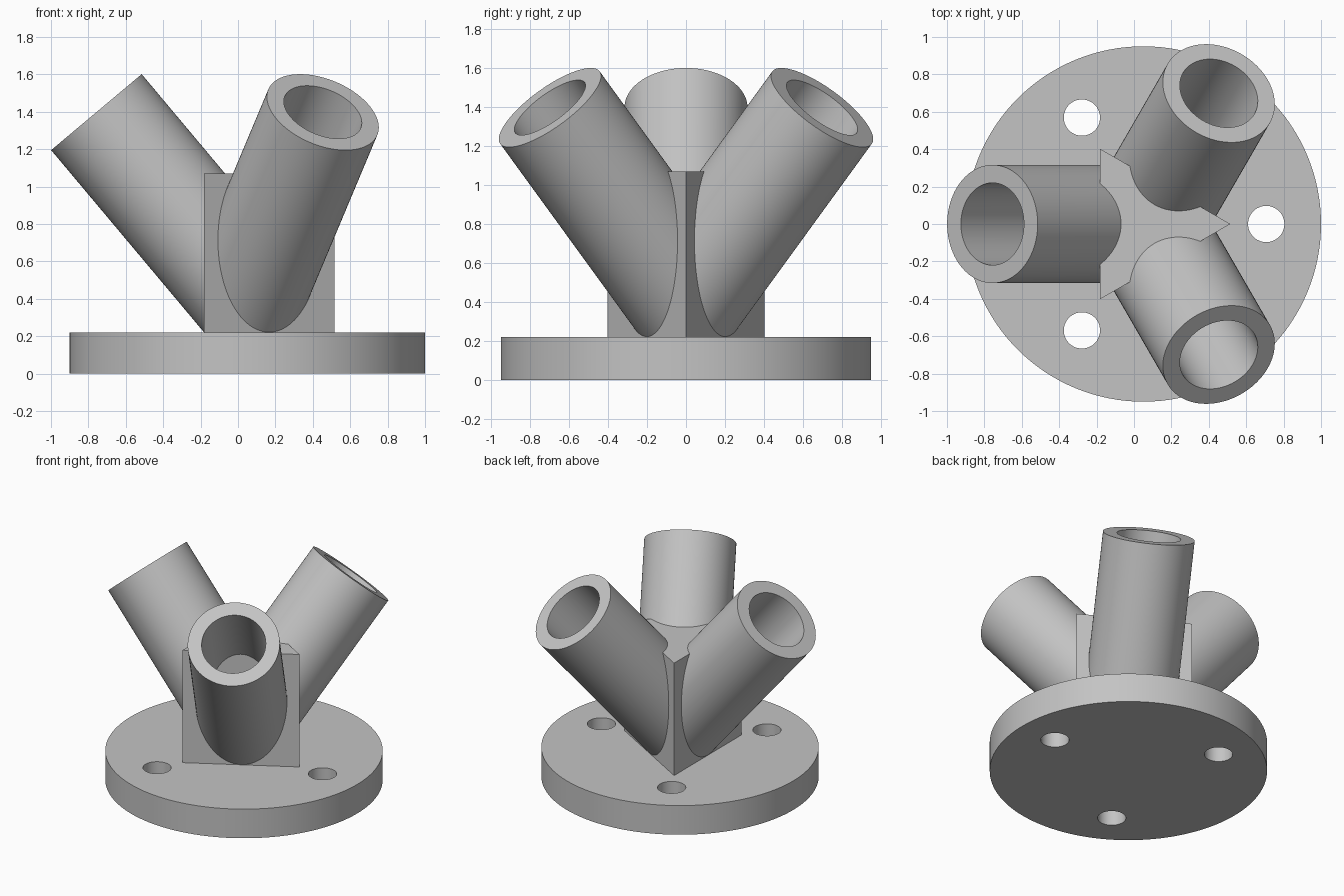
import bpy, bmesh
from math import radians, sin, cos
from mathutils import Matrix, Vector

cube = bpy.data.objects.get("Cube")
if cube:
    bpy.data.objects.remove(cube, do_unlink=True)

AXIS = Matrix.Translation((0.05, 0, 0))   # vertical axis of the threefold pattern
TILT = radians(40)                        # socket lean from vertical
SEGMENTS = 96
FLANGE_TOP = 0.22

grey = bpy.data.materials.new("plain grey")
grey.use_nodes = True
colour = (0.55, 0.55, 0.55, 1)
grey.diffuse_color = colour
grey.node_tree.nodes["Principled BSDF"].inputs["Base Color"].default_value = colour


def turn(degrees):
    return Matrix.Rotation(radians(degrees), 4, 'Z')


def make_object(name, bm, smooth=True):
    bmesh.ops.recalc_face_normals(bm, faces=bm.faces)
    mesh = bpy.data.meshes.new(name)
    bm.to_mesh(mesh)
    bm.free()
    mesh.materials.append(grey)
    obj = bpy.data.objects.new(name, mesh)
    bpy.context.collection.objects.link(obj)
    if smooth:
        smooth_object(obj)
    return obj


def smooth_object(obj):
    bpy.ops.object.select_all(action='DESELECT')
    obj.select_set(True)
    bpy.context.view_layer.objects.active = obj
    bpy.ops.object.shade_smooth_by_angle(angle=radians(30))


def add_prism(bm, radius, bottom, top, sides, matrix):
    place = matrix @ Matrix.Translation((0, 0, (bottom + top) / 2))
    bmesh.ops.create_cone(bm, cap_ends=True, segments=sides, radius1=radius,
                          radius2=radius, depth=top - bottom, matrix=place)


# Round base flange with three bolt holes
bm = bmesh.new()
add_prism(bm, 0.95, 0, FLANGE_TOP, 128, AXIS)
flange = make_object("base_flange", bm, smooth=False)

bm = bmesh.new()
for angle in (0, 120, 240):
    add_prism(bm, 0.097, -0.1, 0.4, 48,
              AXIS @ turn(angle) @ Matrix.Translation((0.657, 0, 0)))
cutter = make_object("bolt_hole_cutter", bm, smooth=False)
cutter.hide_render = True

holes = flange.modifiers.new("bolt_holes", 'BOOLEAN')
holes.operation = 'DIFFERENCE'
holes.solver = 'EXACT'
holes.object = cutter
bpy.context.view_layer.objects.active = flange
bpy.ops.object.modifier_apply(modifier=holes.name)
bpy.data.objects.remove(cutter, do_unlink=True)
smooth_object(flange)

# Triangular centre post, one corner towards +x
bm = bmesh.new()
corners = [AXIS @ turn(a) @ Vector((0.465, 0, 0.1)) for a in (0, 120, 240)]
bottom = bm.faces.new([bm.verts.new(c) for c in corners])
sweep = bmesh.ops.extrude_face_region(bm, geom=[bottom], use_keep_orig=True)
top_verts = [g for g in sweep["geom"] if isinstance(g, bmesh.types.BMVert)]
bmesh.ops.translate(bm, verts=top_verts, vec=(0, 0, 0.97))
make_object("centre_post", bm, smooth=False)


# Tilted tubular sockets; the post face closes the bottom of each bore
def make_socket(name, angle):
    outer, inner, length = 0.316, 0.22, 1.7
    bm = bmesh.new()
    wall = [bm.verts.new((r, 0, z)) for r, z in
            ((inner, 0), (outer, 0), (outer, -length), (inner, -length))]
    edges = [bm.edges.new((wall[i], wall[(i + 1) % 4])) for i in range(4)]
    bmesh.ops.spin(bm, geom=wall + edges, cent=(0, 0, 0), axis=(0, 0, 1),
                   angle=radians(360), steps=SEGMENTS, use_merge=True)
    bmesh.ops.remove_doubles(bm, verts=bm.verts, dist=0.0001)
    bm.transform(Matrix.Translation((0.807, 0, 1.398)) @ Matrix.Rotation(TILT, 4, 'Y'))
    # Trim the buried end inside the post
    bmesh.ops.bisect_plane(bm, geom=bm.verts[:] + bm.edges[:] + bm.faces[:],
                           plane_co=(0.11, 0, 0), plane_no=(1, 0, 0), clear_inner=True)
    bm.transform(AXIS @ turn(angle))
    return make_object(name, bm)


for name, angle in (("right_socket", 180), ("back_left_socket", 60), ("front_left_socket", -60)):
    make_socket(name, angle)
